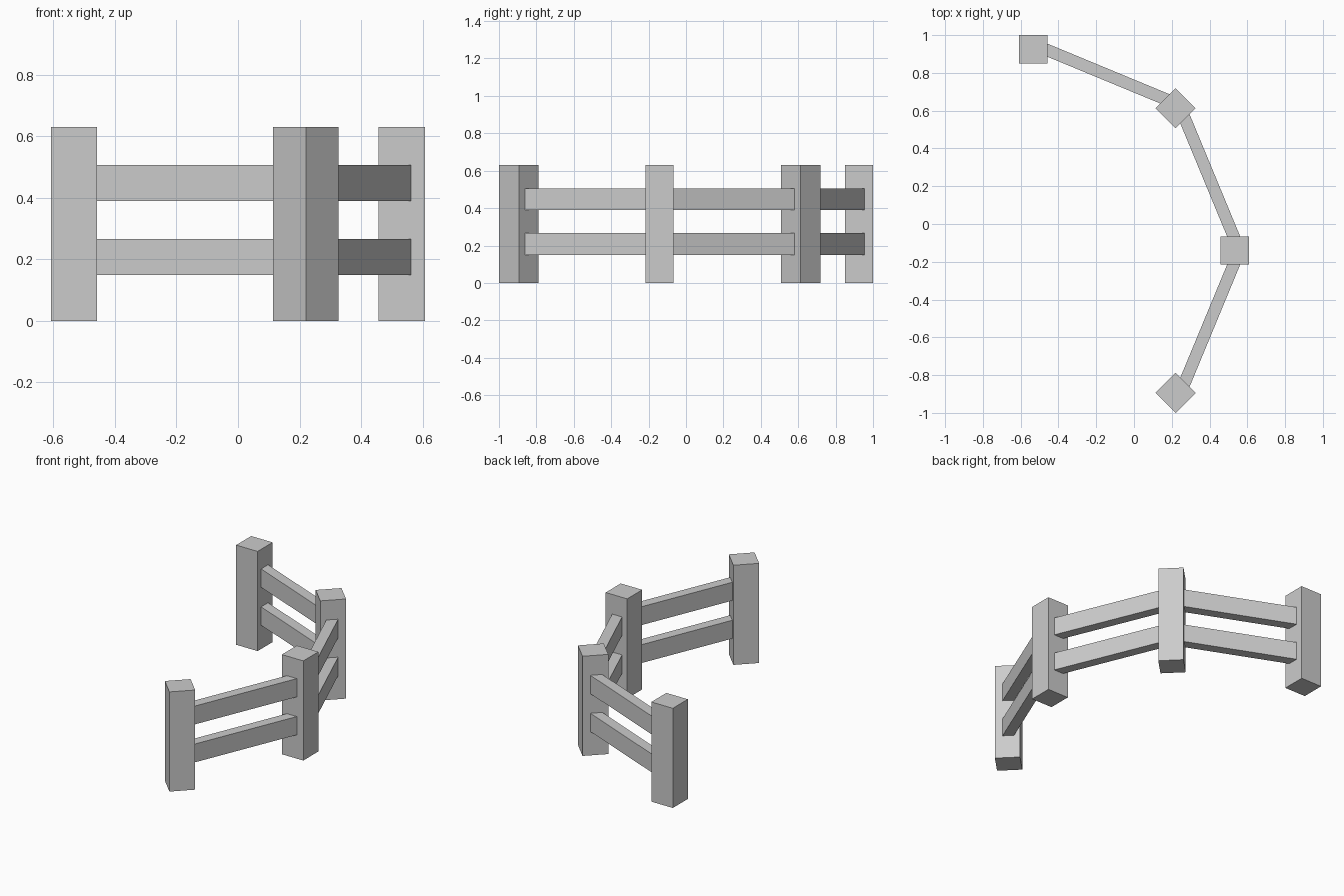
import bpy
from math import radians, cos, sin
from mathutils import Vector, Matrix

if "Cube" in bpy.data.objects:
    bpy.data.objects.remove(bpy.data.objects["Cube"])

POST_W, POST_H = 0.15, 0.63
SPAN = 0.8155                      # distance between post centres
RAIL_T, RAIL_H = 0.064, 0.116
RAIL_OFFSET = 0.024                # rails sit towards the outer side of the curve
RAIL_Z = (0.208, 0.448)


def box(name, center, size, angle):
    bpy.ops.mesh.primitive_cube_add(size=1)
    ob = bpy.context.object
    ob.name = ob.data.name = name
    ob.data.transform(Matrix.Diagonal((*size, 1)))
    ob.location = center
    ob.rotation_euler.z = radians(angle)
    return ob


# Post centres follow three sides of an octagon
headings = (-22.5, -67.5, -112.5)
points = [Vector((-0.533, 0.925, 0))]
for h in headings:
    a = radians(h)
    points.append(points[-1] + SPAN * Vector((cos(a), sin(a), 0)))

# Square posts, every other one turned by 45 degrees
for i, p in enumerate(points):
    box(f"post_{i + 1}", p + Vector((0, 0, POST_H / 2)),
        (POST_W, POST_W, POST_H), -45 * i)

# Two rails between each pair of posts, ends buried in the posts
for i, h in enumerate(headings):
    a = radians(h)
    outward = Vector((-sin(a), cos(a), 0))
    mid = (points[i] + points[i + 1]) / 2 + outward * RAIL_OFFSET
    for label, z in zip(("lower", "upper"), RAIL_Z):
        box(f"{label}_rail_{i + 1}", mid + Vector((0, 0, z)),
            (SPAN - 0.08, RAIL_T, RAIL_H), h)
